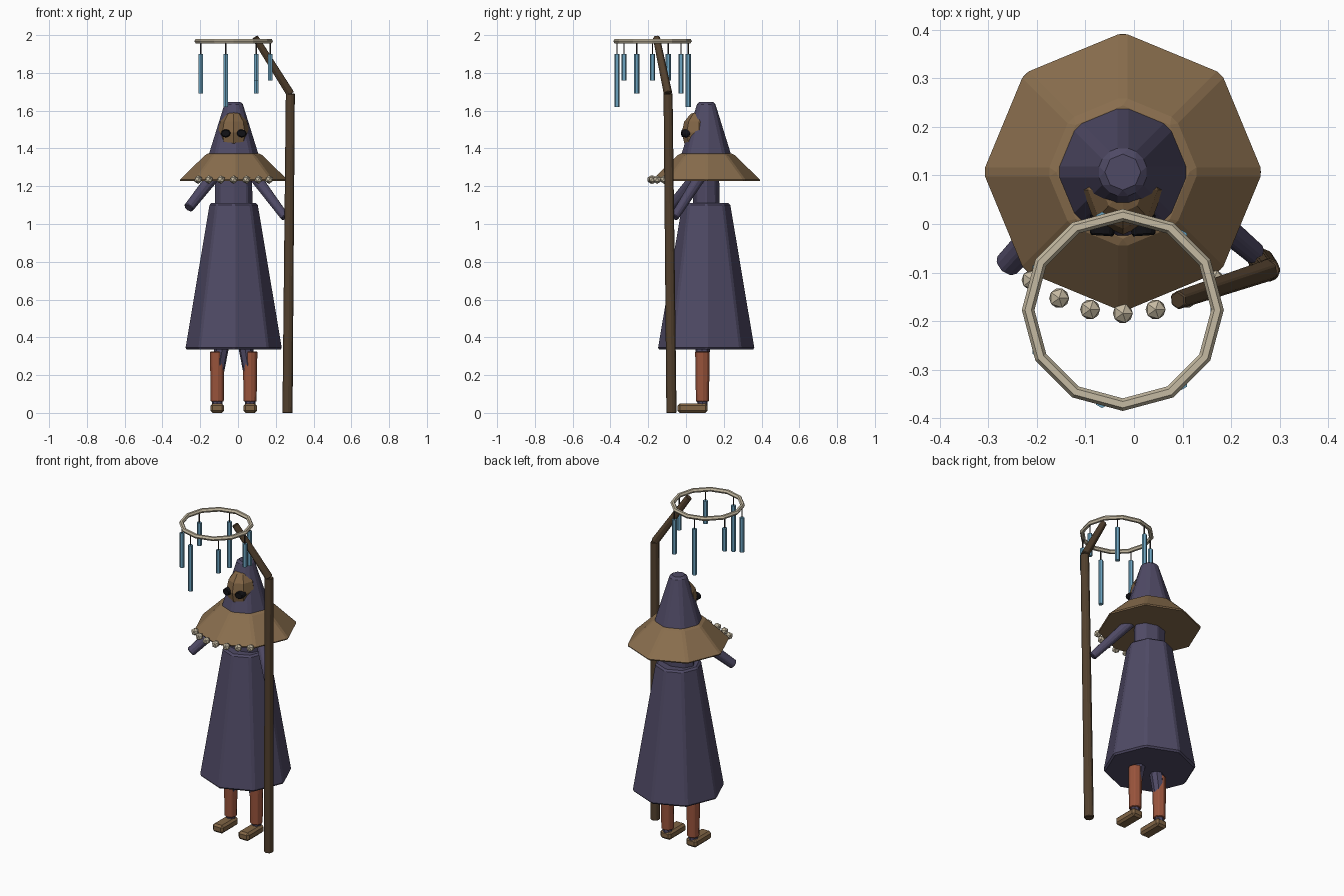
import bpy, bmesh, math
from mathutils import Matrix, Vector

cube = bpy.data.objects.get("Cube")
if cube:
    bpy.data.objects.remove(cube, do_unlink=True)

CX, CY = -0.023, 0.107  # body axis


def material(name, rgb):
    m = bpy.data.materials.new(name)
    m.use_nodes = True
    col = (*rgb, 1)
    m.diffuse_color = col
    bsdf = m.node_tree.nodes["Principled BSDF"]
    bsdf.inputs["Base Color"].default_value = col
    bsdf.inputs["Roughness"].default_value = 0.8
    return m


PURPLE = material("dusky purple cloth", (0.078, 0.068, 0.13))
TAN = material("tan cape cloth", (0.25, 0.155, 0.075))
LEATHER = material("brown leather", (0.22, 0.13, 0.06))
WOOD = material("dark wood", (0.085, 0.052, 0.027))
RUST = material("rust wraps", (0.32, 0.088, 0.045))
BONE = material("pale bone", (0.56, 0.49, 0.36))
BLUE = material("chime blue", (0.15, 0.37, 0.53))
BLACK = material("black lens", (0.006, 0.006, 0.008))
STRING = material("dark string", (0.03, 0.025, 0.025))


def finish(name, bm, mat, bevel=0):
    mesh = bpy.data.meshes.new(name)
    bmesh.ops.recalc_face_normals(bm, faces=bm.faces)
    bm.to_mesh(mesh)
    bm.free()
    mesh.materials.append(mat)
    ob = bpy.data.objects.new(name, mesh)
    bpy.context.collection.objects.link(ob)
    if bevel:
        mod = ob.modifiers.new("Bevel", "BEVEL")
        mod.width = bevel
        mod.segments = 1
        mod.limit_method = "ANGLE"
        mod.angle_limit = math.radians(25)
    return ob


def rod(name, a, b, r1, r2, mat, sides=8, bevel=0, squash=1):
    """Tapered prism from a to b."""
    a, b = Vector(a), Vector(b)
    d = b - a
    bm = bmesh.new()
    bmesh.ops.create_cone(bm, cap_ends=True, segments=sides,
                          radius1=r1, radius2=r2, depth=d.length)
    up = Vector((0, 0, 1))
    rot = up.rotation_difference(d).to_matrix().to_4x4()
    bm.transform(Matrix.Translation((a + b) / 2) @ rot
                 @ Matrix.Diagonal((1, squash, 1, 1)))
    return finish(name, bm, mat, bevel)


def upright(name, z0, z1, r1, r2, mat, bevel=0.01, squash=1):
    return rod(name, (CX, CY, z0), (CX, CY, z1), r1, r2, mat, 8, bevel, squash)


# Robe, torso, cape and hood on the body axis
upright("robe", 0.335, 1.11, 0.26, 0.13, PURPLE)
upright("torso", 1.05, 1.3, 0.103, 0.1, PURPLE, 0.006, 0.7)
upright("cape", 1.228, 1.372, 0.295, 0.148, TAN)
upright("hood", 1.33, 1.645, 0.148, 0.05, PURPLE, 0.012)

# Mask with two round lenses
bm = bmesh.new()
bmesh.ops.create_uvsphere(bm, u_segments=8, v_segments=6, radius=1)
bm.transform(Matrix.Translation((CX, 0.07, 1.485))
             @ Matrix.Diagonal((0.083, 0.092, 0.113, 1)))
finish("mask", bm, LEATHER)
for side, tag in ((1, "left"), (-1, "right")):
    x = CX + side * 0.04
    rod(tag + "_lens", (x, 0.02, 1.48), (x + side * 0.003, -0.024, 1.48),
        0.029, 0.026, BLACK, 8, 0.004, 0.8)

# Arms
rod("left_arm", (0.06, 0.1, 1.29), (0.25, -0.062, 1.035), 0.034, 0.024, PURPLE, 8, 0.004)
rod("right_arm", (-0.1, 0.09, 1.29), (-0.262, -0.085, 1.085), 0.036, 0.028, PURPLE, 8, 0.004)

# Legs, wraps and shoes
for side, tag in ((1, "left"), (-1, "right")):
    x = CX + side * 0.087
    rod(tag + "_thigh", (CX + side * 0.04, 0.09, 0.5), (x, 0.087, 0.2), 0.045, 0.033, PURPLE)
    rod(tag + "_ankle", (x, 0.087, 0.03), (x, 0.087, 0.2), 0.027, 0.03, PURPLE)
    rod(tag + "_wrap", (x, 0.087, 0.06), (x, 0.087, 0.325), 0.036, 0.04, RUST, 8, 0.004)
    bm = bmesh.new()
    bmesh.ops.create_cube(bm, size=1)
    bm.transform(Matrix.Translation((x, 0.035, 0.025))
                 @ Matrix.Diagonal((0.072, 0.16, 0.05, 1)))
    finish(tag + "_shoe", bm, LEATHER, 0.012)

# Crooked staff
JOINT = (0.277, -0.095, 1.69)
rod("staff_pole", (0.262, -0.077, 0), JOINT, 0.028, 0.025, WOOD, 8, 0.003)
rod("staff_crook", JOINT, (0.09, -0.157, 1.988), 0.024, 0.02, WOOD, 6, 0.003)

# Chime ring: swept hexagon on a twelve-sided path
RING = Vector((CX, -0.177, 1.968))
bm = bmesh.new()
section = [bm.verts.new((0.195 + 0.013 * math.cos(k * math.tau / 6), 0,
                         0.013 * math.sin(k * math.tau / 6))) for k in range(6)]
edges = [bm.edges.new((section[k], section[(k + 1) % 6])) for k in range(6)]
bmesh.ops.spin(bm, geom=section + edges, axis=(0, 0, 1), cent=(0, 0, 0),
               angle=math.tau, steps=12, use_merge=True)
bmesh.ops.remove_doubles(bm, verts=bm.verts, dist=0.0001)
bm.transform(Matrix.Translation(RING))
finish("chime_ring", bm, BONE)

# Hanging chimes, in three repeating lengths
for k in range(7):
    a = k * math.tau / 7
    x, y = RING.x + 0.193 * math.cos(a), RING.y + 0.193 * math.sin(a)
    bottom = 1.9 - 0.07 * (2 + k % 3)
    rod(f"chime_string_{k}", (x, y, RING.z), (x, y, 1.89), 0.004, 0.004, STRING, 6)
    rod(f"chime_{k}", (x, y, bottom), (x, y, 1.9), 0.014, 0.014, BLUE, 6)

# Beads along the front hem of the cape
for k in range(7):
    a = math.radians(-90 + (k - 3) * 13.4)
    bm = bmesh.new()
    bmesh.ops.create_icosphere(bm, subdivisions=1, radius=0.023)
    bm.transform(Matrix.Translation((CX + 0.291 * math.cos(a),
                                     CY + 0.291 * math.sin(a), 1.235)))
    finish(f"bead_{k}", bm, BONE)
